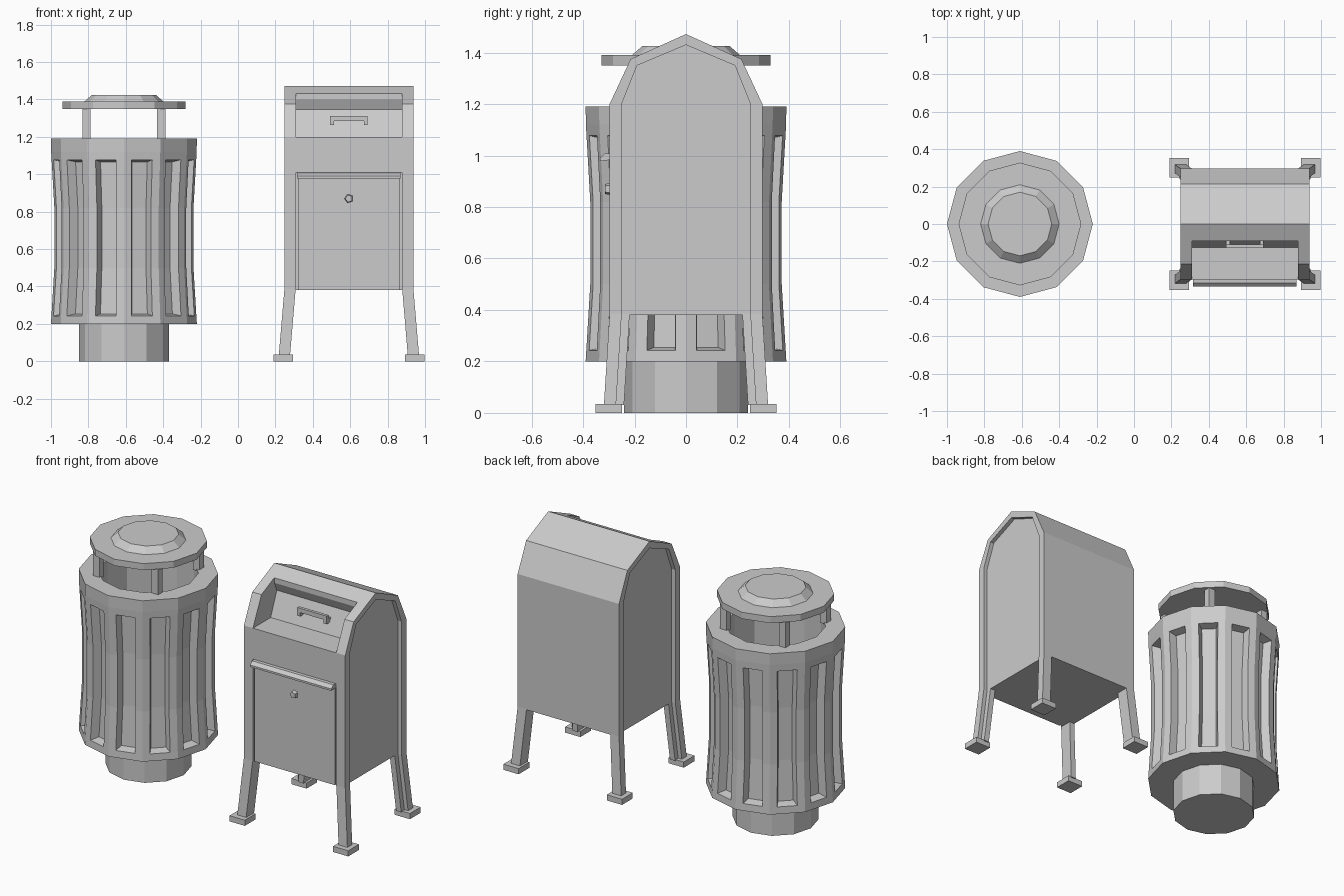
import bpy, bmesh, math
from mathutils import Vector

if "Cube" in bpy.data.objects:
    bpy.data.objects.remove(bpy.data.objects["Cube"])

BIN_X, BOX_X = -0.61, 0.593


def finish(bm, name):
    bmesh.ops.recalc_face_normals(bm, faces=bm.faces)
    me = bpy.data.meshes.new(name)
    bm.to_mesh(me)
    bm.free()
    ob = bpy.data.objects.new(name, me)
    bpy.context.collection.objects.link(ob)
    return ob


def lathe(profile, x, n=12):
    """Revolve (radius, z) points; returns the bmesh and its rows of faces."""
    bm = bmesh.new()
    rings = []
    for r, z in profile:
        rings.append([bm.verts.new((x + r * math.cos(2 * math.pi * i / n),
                                    r * math.sin(2 * math.pi * i / n), z)) for i in range(n)])
    rows = [[bm.faces.new((a[i], a[(i + 1) % n], b[(i + 1) % n], b[i])) for i in range(n)]
            for a, b in zip(rings, rings[1:])]
    bm.faces.new(rings[0][::-1])
    bm.faces.new(rings[-1])
    return bm, rows


def prism(name, pts, x0, x1):
    """Extrude a (y, z) outline along x."""
    bm = bmesh.new()
    a = [bm.verts.new((x0, y, z)) for y, z in pts]
    b = [bm.verts.new((x1, y, z)) for y, z in pts]
    bm.faces.new(a)
    bm.faces.new(b[::-1])
    for i in range(len(pts)):
        j = (i + 1) % len(pts)
        bm.faces.new((a[i], b[i], b[j], a[j]))
    return finish(bm, name)


def box(name, x0, x1, y0, y1, z0, z1):
    return prism(name, [(y0, z0), (y1, z0), (y1, z1), (y0, z1)], x0, x1)


def cut(ob, cutters):
    for c in cutters:
        m = ob.modifiers.new("cut", 'BOOLEAN')
        m.operation, m.solver, m.object = 'DIFFERENCE', 'EXACT', c
    dg = bpy.context.evaluated_depsgraph_get()
    me = bpy.data.meshes.new_from_object(ob.evaluated_get(dg))
    ob.modifiers.clear()
    ob.data = me
    for c in cutters:
        bpy.data.objects.remove(c)


# ---- Litter bin: pinched twelve-sided drum with a recessed slot in each side
bm, rows = lathe([(.24, .2), (.39, .2), (.372, .5), (.372, .82), (.389, 1.12), (.39, 1.19),
                  (.28, 1.19), (.28, .27)], BIN_X)
bm.normal_update()
bmesh.ops.recalc_face_normals(bm, faces=bm.faces)
for i in range(12):
    col = [rows[k][i] for k in (1, 2, 3)]
    bmesh.ops.inset_region(bm, faces=col, thickness=.043, use_even_offset=True)
    bmesh.ops.inset_region(bm, faces=col, thickness=.014, depth=-.05, use_even_offset=True)
finish(bm, "bin_drum")
finish(lathe([(.24, 0), (.24, .2)], BIN_X)[0], "bin_base")
finish(lathe([(.328, 1.35), (.328, 1.39), (.21, 1.39), (.17, 1.425)], BIN_X)[0], "bin_lid")
for sx in (-1, 1):
    for sy in (-1, 1):
        cx, cy = BIN_X + sx * .2, sy * .2
        box("bin_lid_post", cx - .022, cx + .022, cy - .022, cy + .022, 1.18, 1.36)

# ---- Mailbox body: arched outline with side panels, door and hopper cut in
X0, X1 = BOX_X - .345, BOX_X + .345
D0, D1 = BOX_X - .283, BOX_X + .283
arch = [(-.297, .38), (.297, .38), (.297, 1.2), (.215, 1.375), (0, 1.472), (-.215, 1.375), (-.297, 1.2)]
inner = [(-.25, .3), (.25, .3), (.25, 1.2), (.19, 1.35), (0, 1.43), (-.19, 1.35), (-.25, 1.2)]
body = prism("mailbox_body", arch, X0, X1)
cut(body, [
    prism("cut_left", inner, X0 - .1, X0 + .025),
    prism("cut_right", inner, X1 - .025, X1 + .1),
    prism("cut_hopper", [(-.4, 1.2), (-.125, 1.2), (-.065, 1.345), (-.09, 1.4), (-.09, 1.6), (-.4, 1.6)], D0, D1),
    box("cut_door", D0, D1, -.4, -.283, .3, 1.01),
])

# Door with lip, and five-sided lock
box("mailbox_door", D0 + .01, D1 - .01, -.295, -.27, .382, .99)
prism("door_lip", [(-.28, 1.01), (-.315, 1.008), (-.335, .99), (-.335, .978), (-.28, .985)], D0 + .006, D1 - .006)
bm = bmesh.new()
bmesh.ops.create_cone(bm, segments=5, radius1=.027, radius2=.02, depth=.03, cap_ends=True)
for v in bm.verts:
    x, y, z = v.co
    v.co = Vector((BOX_X + y * -1, -.3 - z, .87 + x))
finish(bm, "door_lock")

# Hopper handle: grip bar on two short stubs
box("hopper_handle", BOX_X - .1, BOX_X + .1, -.128, -.11, 1.285, 1.312)
for s in (-1, 1):
    cx = BOX_X + s * .09
    box("hopper_handle_end", cx - .01, cx + .01, -.128, -.08, 1.262, 1.29)

# Splayed legs with a stepped section that continues the side frame, and feet
section = [(0, 0), (.06, 0), (.06, .078), (.025, .078), (.025, .047), (0, .047)]
for sx in (-1, 1):
    for sy in (-1, 1):
        bm = bmesh.new()
        rings = []
        for z, ox, oy in ((.03, .03, .022), (.385, 0, 0)):
            rings.append([bm.verts.new((BOX_X + sx * (.345 + ox - u), sy * (.297 + oy - v), z)) for u, v in section])
        a, b = rings
        bm.faces.new(a)
        bm.faces.new(b)
        for i in range(6):
            j = (i + 1) % 6
            bm.faces.new((a[i], a[j], b[j], b[i]))
        finish(bm, "mailbox_leg")
        cx, cy = BOX_X + sx * .352, sy * .3
        box("mailbox_foot", cx - .052, cx + .052, cy - .052, cy + .052, 0, .035)
